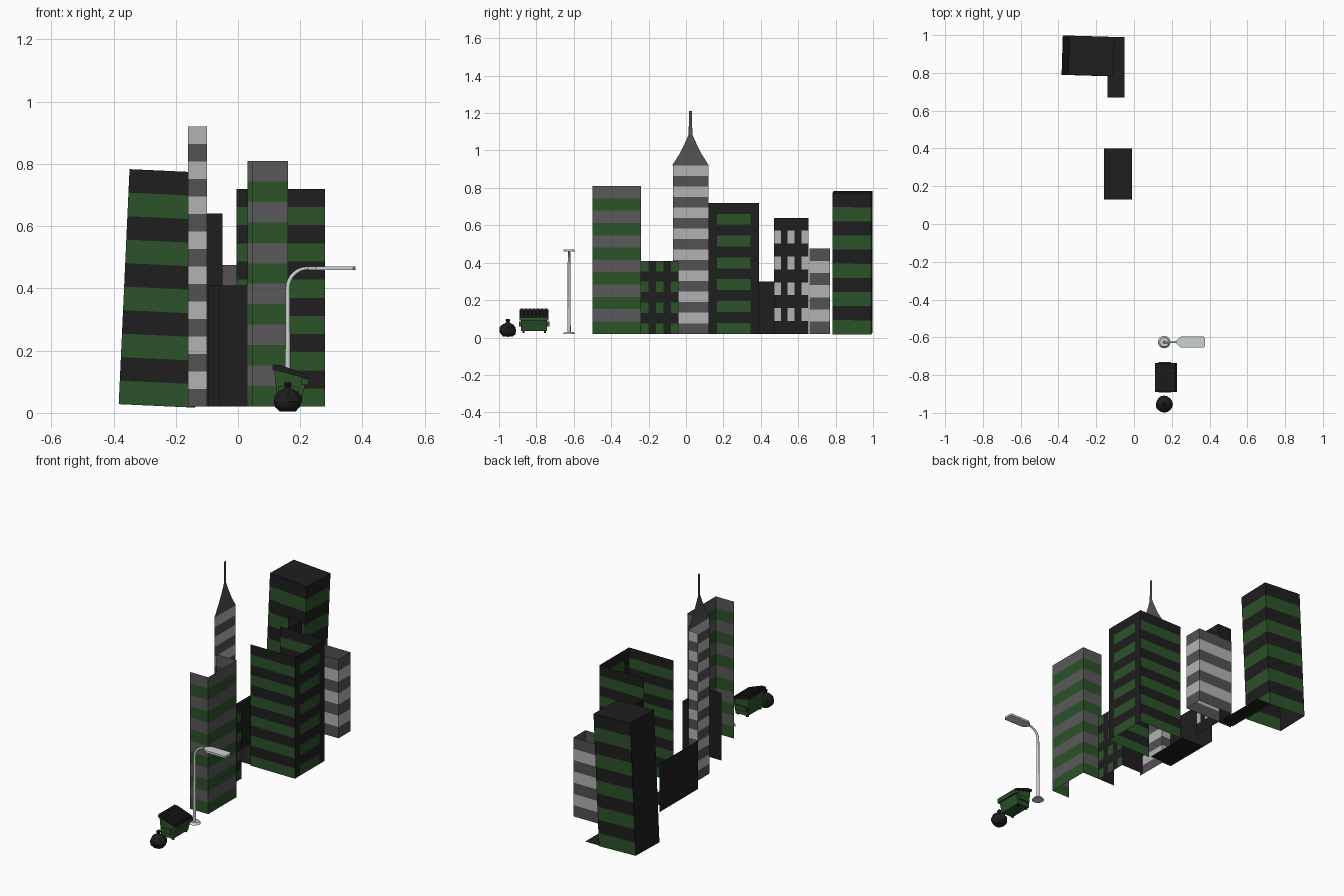
import bpy, bmesh, math
from mathutils import Vector, Matrix, noise

if "Cube" in bpy.data.objects:
    bpy.data.objects.remove(bpy.data.objects["Cube"])

def mat(name, c):
    m = bpy.data.materials.new(name)
    m.diffuse_color = (*c, 1)
    m.use_nodes = True
    m.node_tree.nodes["Principled BSDF"].inputs["Base Color"].default_value = m.diffuse_color
    return m

BLACK = mat("black", (.013, .013, .013))
GREEN = mat("green", (.025, .085, .022))
GREY = mat("grey", (.1, .1, .1))
DARK = mat("dark_grey", (.085, .085, .085))
LIGHT = mat("light_grey", (.45, .45, .45))
STEEL = mat("pale_steel", (.6, .65, .63))
Z0 = .02

def finish(name, bm, mats):
    me = bpy.data.meshes.new(name)
    bm.to_mesh(me)
    bm.free()
    for m in mats:
        me.materials.append(m)
    ob = bpy.data.objects.new(name, me)
    bpy.context.collection.objects.link(ob)
    return ob

def wall(bm, a, b, z0, z1, us=(0, 1), rows=1, pick=lambda i, r: 0):
    """Upright panel from a to b, split in columns and rows (row 0 at the bottom)."""
    a, b = Vector((*a, 0)), Vector((*b, 0))
    for i in range(len(us) - 1):
        p, q = a.lerp(b, us[i]), a.lerp(b, us[i + 1])
        for r in range(rows):
            l, h = (z0 + (z1 - z0) * k / rows for k in (r, r + 1))
            f = bm.faces.new([bm.verts.new((v.x, v.y, z)) for v, z in ((p, l), (q, l), (q, h), (p, h))])
            f.material_index = pick(i, r)

def striped(name, walls, top, rows, mats, z0=Z0):
    bm = bmesh.new()
    for a, b in walls:
        wall(bm, a, b, z0, top, rows=rows, pick=lambda i, r: r % 2)
    return finish(name, bm, mats)

def box(bm, lo, hi, mi=0):
    r = bmesh.ops.create_cube(bm, size=1)
    for v in r['verts']:
        v.co = Vector(l + (h - l) * (c + .5) for l, h, c in zip(lo, hi, v.co))
    for f in {f for v in r['verts'] for f in v.link_faces}:
        f.material_index = mi

def prism(bm, pts, y0, y1, mi=0):
    """Extrude an x-z outline along y."""
    f = bm.faces.new([bm.verts.new((x, y0, z)) for x, z in pts])
    r = bmesh.ops.extrude_face_region(bm, geom=[f])
    vs = [g for g in r['geom'] if isinstance(g, bmesh.types.BMVert)]
    bmesh.ops.translate(bm, vec=(0, y1 - y0, 0), verts=vs)
    for g in {f for v in vs for f in v.link_faces} | {f}:
        g.material_index = mi

# Open-topped facade buildings with stripes
striped("near_tower", [((.045, -.5), (.16, -.5)), ((.16, -.5), (.16, -.24)),
                       ((.16, -.24), (.03, -.24))], .81, 12, [GREEN, GREY])
striped("spire_tower", [((-.1, -.07), (-.1, .12)), ((-.1, .12), (-.16, .12))], .92, 16, [DARK, LIGHT])
striped("short_block", [((-.05, .66), (.18, .66)), ((.18, .66), (.18, .77)),
                        ((.18, .77), (-.05, .77))], .475, 7, [DARK, LIGHT])

# Flat spire on the slim tower
half = [(.098, .92), (.06, .98), (.03, 1.04), (.01, 1.085), (.008, 1.21)]
bm = bmesh.new()
for (w0, za), (w1, zb) in zip(half, half[1:]):
    bm.faces.new([bm.verts.new((-.1, .024 + y, z)) for y, z in ((-w0, za), (w0, za), (w1, zb), (-w1, zb))])
finish("spire", bm, [DARK])

# Wide block: striped front and back, framed windows on the side
bm = bmesh.new()
stripe = lambda i, r: 1 - r % 2
wall(bm, (-.005, .12), (.28, .12), Z0, .72, rows=12, pick=stripe)
wall(bm, (.28, .39), (-.005, .39), Z0, .72, rows=12, pick=stripe)
wall(bm, (.28, .12), (.28, .39), Z0, .72, us=(0, .17, .83, 1), rows=12,
     pick=lambda i, r: int(i == 1 and r % 2 == 0))
finish("wide_block", bm, [BLACK, GREEN])

# Black blocks with a checked window grid
fifths = [i / 5 for i in range(6)]
bm = bmesh.new()
wall(bm, (.05, -.24), (.05, -.04), Z0, .41, fifths, 7, lambda i, r: int(i % 2 == 0 and r % 2 == 0))
wall(bm, (-.06, -.24), (.05, -.24), Z0, .41)
wall(bm, (.05, -.04), (-.095, -.04), Z0, .41)
finish("low_window_block", bm, [BLACK, GREEN])
bm = bmesh.new()
wall(bm, (-.05, .47), (-.05, .655), Z0, .64, fifths, 9, lambda i, r: int(i % 2 == 0 and r % 2 == 1))
wall(bm, (-.05, .655), (-.14, .655), Z0, .64)
finish("tall_window_block", bm, [BLACK, LIGHT])

# Plain link wall and the floor strips
bm = bmesh.new()
wall(bm, (-.16, .12), (-.16, .47), Z0, .30)
finish("link_wall", bm, [BLACK])
bm = bmesh.new()
for x0, x1, y0, y1 in ((-.16, -.01, .13, .40), (-.14, -.05, .67, .99)):
    bm.faces.new([bm.verts.new((x, y, Z0)) for x, y in ((x0, y0), (x1, y0), (x1, y1), (x0, y1))])
finish("floor_strips", bm, [BLACK])

# Leaning tower with roof and plain far side
w, d, h = .12, .104, .378
bm = bmesh.new()
for a, b in (((-w, -d), (w, -d)), ((w, -d), (w, d)), ((w, d), (-w, d))):
    wall(bm, a, b, -h, h, rows=10, pick=stripe)
wall(bm, (-w, d), (-w, -d), -h, h)
bm.faces.new([bm.verts.new((x, y, h)) for x, y in ((-w, -d), (w, -d), (w, d), (-w, d))])
bm.transform(Matrix.Translation((-.243, .89, .4)) @ Matrix.Rotation(.046, 4, 'Y')
             @ Matrix.Rotation(-.03, 4, 'Z'))
finish("leaning_tower", bm, [BLACK, GREEN])

# Street lamp: swept pole, disc base and flat head
cu = bpy.data.curves.new("lamp_pole", 'CURVE')
cu.dimensions = '3D'
cu.bevel_depth, cu.bevel_resolution, cu.use_fill_caps = .0075, 2, True
path = [(.16, .02)] + [(.22 - .065 * math.cos(t * math.pi / 16) + .005, .40 + .065 * math.sin(t * math.pi / 16))
                       for t in range(9)] + [(.26, .465)]
sp = cu.splines.new('POLY')
sp.points.add(len(path) - 1)
for i, (p, (x, z)) in enumerate(zip(sp.points, path)):
    p.co = (x, -.625, z, 1)
    p.radius = 1.2 if i == 0 else 1 - .03 * i
cu.materials.append(STEEL)
bpy.context.collection.objects.link(bpy.data.objects.new("lamp_pole", cu))
bm = bmesh.new()
bmesh.ops.create_cone(bm, cap_ends=True, segments=24, radius1=.033, radius2=.024, depth=.012,
                      matrix=Matrix.Translation((.16, -.625, .024)))
finish("lamp_base", bm, [STEEL])
bm = bmesh.new()
f = bm.faces.new([bm.verts.new((x, -.625 + y, .459)) for x, y in
                  ((.225, -.01), (.25, -.03), (.37, -.03), (.377, -.02),
                   (.377, .02), (.37, .03), (.25, .03), (.225, .01))])
r = bmesh.ops.extrude_face_region(bm, geom=[f])
bmesh.ops.translate(bm, vec=(0, 0, .012), verts=[g for g in r['geom'] if isinstance(g, bmesh.types.BMVert)])
bmesh.ops.recalc_face_normals(bm, faces=bm.faces)
finish("lamp_head", bm, [STEEL])

# Rubbish container with rim, side sleeves, feet and a ribbed sloping lid
bm = bmesh.new()
prism(bm, [(.127, .034), (.202, .034), (.221, .112), (.116, .141)], -.882, -.742)
prism(bm, [(.203, .09), (.227, .09), (.227, .108), (.203, .112)], -.889, -.735)
for y in (-.893, -.742):
    box(bm, (.13, y, .06), (.195, y + .011, .085))
for y in (-.875, -.76):
    for x in (.13, .188):
        box(bm, (x, y, .025), (x + .012, y + .012, .036), 1)
prism(bm, [(.225, .109), (.225, .117), (.135, .149), (.111, .151), (.111, .139)], -.889, -.735, 1)
for i in range(7):
    y = -.885 + i * .0215
    prism(bm, [(.222, .115), (.218, .124), (.136, .154), (.113, .155), (.113, .148)], y, y + .015, 1)
bmesh.ops.recalc_face_normals(bm, faces=bm.faces)
finish("rubbish_container", bm, [GREEN, BLACK])

# Tied rubbish bag: lathed outline with creases
prof = [(0, .004), (.026, .005), (.04, .018), (.045, .036), (.041, .054), (.029, .068),
        (.014, .077), (.007, .082), (.012, .092), (.008, .1), (0, .098)]
bm = bmesh.new()
N = 16
rings = []
for r, z in prof:
    ring = []
    for k in range(N):
        a = 2 * math.pi * k / N
        s = r * (1 + .05 * (-1) ** k * (z > .05) + .1 * noise.noise(Vector((math.cos(a), math.sin(a), z * 30))))
        ring.append(bm.verts.new((.16 + s * math.cos(a), -.953 + s * math.sin(a), z)))
    rings.append(ring)
for lo, hi in zip(rings, rings[1:]):
    for k in range(N):
        bm.faces.new((lo[k], lo[(k + 1) % N], hi[(k + 1) % N], hi[k]))
bmesh.ops.remove_doubles(bm, verts=bm.verts, dist=.0002)
finish("rubbish_bag", bm, [BLACK])
